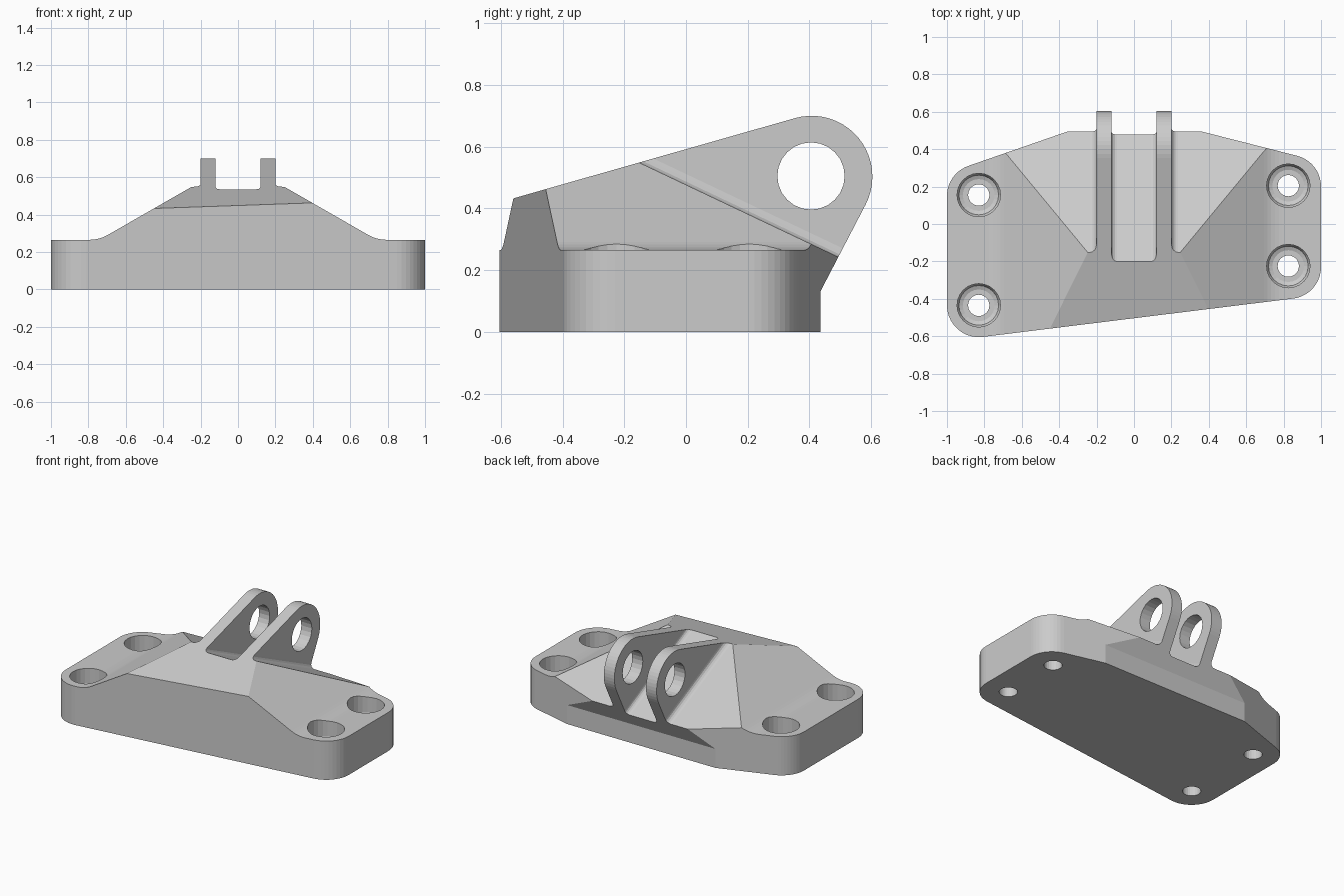
import bpy, bmesh
from math import sin, cos, radians

if "Cube" in bpy.data.objects:
    bpy.data.objects.remove(bpy.data.objects["Cube"])


def arc(cx, cy, r, a0, a1, n=10):
    """Points along a circular arc, angles in degrees."""
    return [(cx + r * cos(radians(a0 + (a1 - a0) * i / n)),
             cy + r * sin(radians(a0 + (a1 - a0) * i / n))) for i in range(n + 1)]


def prism(name, pts, place, a, b):
    """Solid swept from a to b; place(u, v, t) turns a profile point into xyz."""
    bm = bmesh.new()
    lo = [bm.verts.new(place(u, v, a)) for u, v in pts]
    hi = [bm.verts.new(place(u, v, b)) for u, v in pts]
    bm.faces.new(lo)
    bm.faces.new(hi)
    n = len(pts)
    for i in range(n):
        j = (i + 1) % n
        bm.faces.new((lo[i], lo[j], hi[j], hi[i]))
    bmesh.ops.recalc_face_normals(bm, faces=bm.faces)
    me = bpy.data.meshes.new(name)
    bm.to_mesh(me)
    bm.free()
    ob = bpy.data.objects.new(name, me)
    bpy.context.collection.objects.link(ob)
    return ob


def boolean(target, tool, op):
    mod = target.modifiers.new(op.lower(), 'BOOLEAN')
    mod.operation, mod.object, mod.solver = op, tool, 'EXACT'
    bpy.context.view_layer.objects.active = target
    bpy.ops.object.modifier_apply(modifier=mod.name)
    bpy.data.objects.remove(tool)


def mirrored(half):
    """Close a right-hand profile half with its mirror image."""
    return half + [(-u, v) for u, v in reversed(half)]


def along_z(u, v, t): return (u, v, t)
def along_y(u, v, t): return (u, t, v)
def along_x(u, v, t): return (t, u, v)
def along_slope(u, v, t): return (u, t, 0.55 - 0.474 * (t + 0.155) + v)


# plan outline: four rounded corners, open toward the lugs
plan = (arc(-0.83, -0.435, 0.17, 180, 276.6) + arc(0.83, -0.23, 0.17, 276.6, 360)
        + arc(0.83, 0.2, 0.17, 0, 76) + [(0.34, 0.5), (0.34, 0.8), (-0.34, 0.8), (-0.34, 0.5)]
        + arc(-0.83, 0.15, 0.17, 109.2, 179))
bracket = prism("bracket_body", plan, along_z, -0.1, 1.0)

# front profile: flat flanges, filleted 30 degree shoulders
front = mirrored([(1.2, -0.2), (1.2, 0.265)] + arc(0.795, 0.265 + 0.2, 0.2, 270, 240, 5)
                 + [(0.21, 0.57), (0.21, 1.2)])
boolean(bracket, prism("front_profile", front, along_y, -1, 1), 'INTERSECT')

# side profile: sloped top, round lug end, undercut back
side = ([(-0.8, 0), (0.435, 0), (0.435, 0.13)] + arc(0.407, 0.503, 0.197, -27.4, 105.9, 20)
        + [(-0.8, 0.364)])
boolean(bracket, prism("side_profile", side, along_x, -1.3, 1.3), 'INTERSECT')

# sloped back face carrying two lugs with root fillets and a channel between
saddle = mirrored([(1.4, -1.5), (1.4, 0)] + arc(0.235, 0.035, 0.035, 270, 180, 4)
                  + [(0.2, 1.2), (0.12, 1.2)] + arc(0.09, -0.007, 0.03, 0, -90, 4))
boolean(bracket, prism("saddle", saddle, along_slope, -0.9, 0.9), 'INTERSECT')

# pin hole through both lugs
boolean(bracket, prism("pin_hole", arc(0.405, 0.505, 0.109, 0, 345, 23), along_x, -0.5, 0.5),
        'DIFFERENCE')

# bolt holes with round-bottomed counterbores
bolt = [(0.057, -0.1), (0.057, 0.13), (0.085, 0.13), (0.106, 0.139), (0.116, 0.16), (0.116, 0.5)]
for x, y in ((-0.83, 0.155), (-0.83, -0.435), (0.825, 0.205), (0.825, -0.225)):
    bm = bmesh.new()
    n = 24
    rings = [[bm.verts.new((x + px, y + py, z)) for px, py in arc(0, 0, r, 0, 345, n - 1)]
             for r, z in bolt]
    for a, b in zip(rings, rings[1:]):
        for i in range(n):
            bm.faces.new((a[i], a[(i + 1) % n], b[(i + 1) % n], b[i]))
    bm.faces.new(rings[0])
    bm.faces.new(rings[-1])
    bmesh.ops.recalc_face_normals(bm, faces=bm.faces)
    me = bpy.data.meshes.new("bolt_cutter")
    bm.to_mesh(me)
    bm.free()
    cutter = bpy.data.objects.new("bolt_cutter", me)
    bpy.context.collection.objects.link(cutter)
    boolean(bracket, cutter, 'DIFFERENCE')
